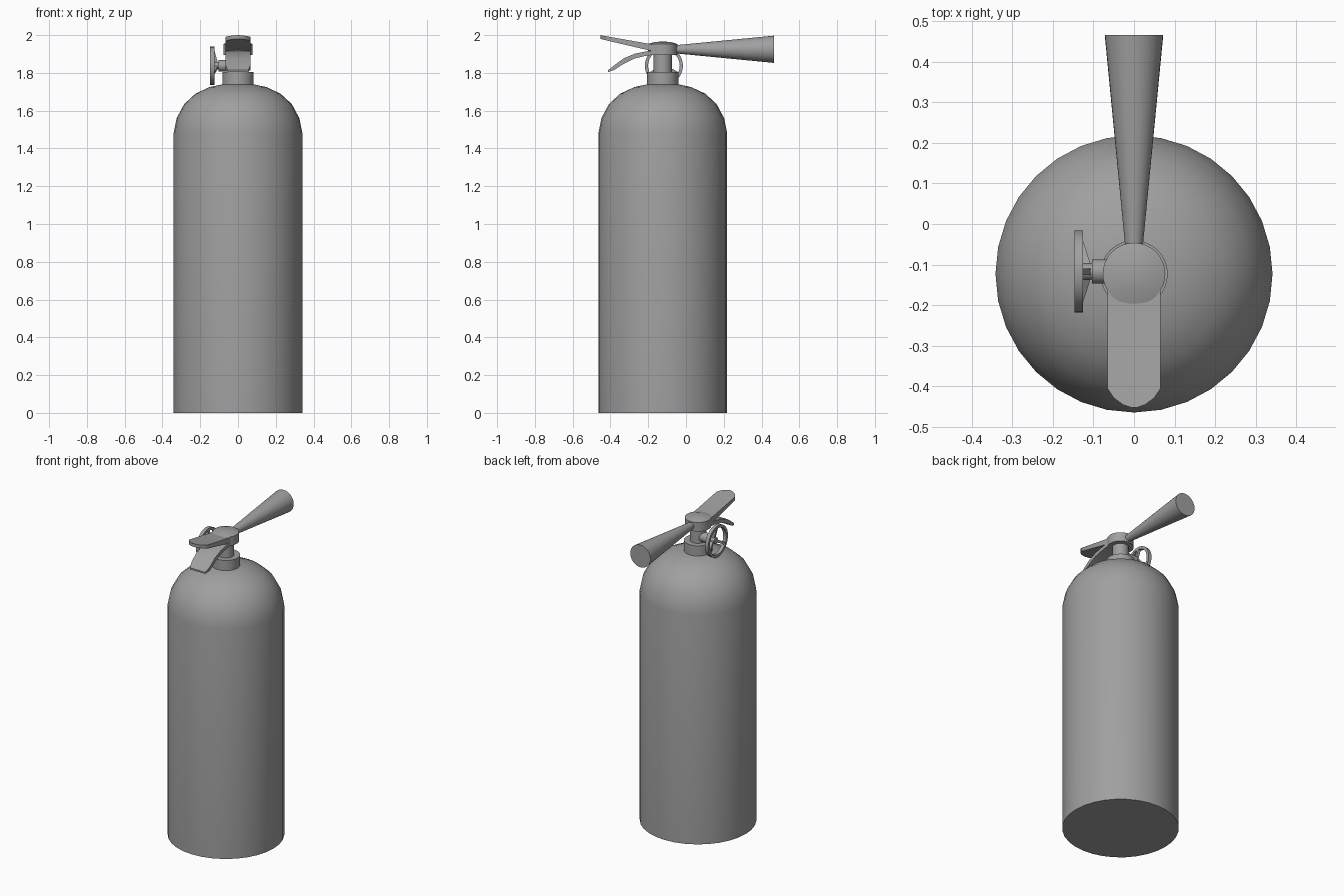
import bpy, bmesh, math
from mathutils import Matrix, Vector

cube = bpy.data.objects.get("Cube")
if cube:
    bpy.data.objects.remove(cube, do_unlink=True)

grey = bpy.data.materials.new("plain grey")
grey.use_nodes = True
colour = (0.35, 0.35, 0.35, 1)
grey.diffuse_color = colour
grey.node_tree.nodes["Principled BSDF"].inputs["Base Color"].default_value = colour

AXIS_Y = -0.123  # centre line of the tank


def finish(name, bm, angle=35):
    """Turn a bmesh into a shaded, coloured object."""
    bmesh.ops.recalc_face_normals(bm, faces=bm.faces)
    mesh = bpy.data.meshes.new(name)
    bm.to_mesh(mesh)
    bm.free()
    mesh.materials.append(grey)
    obj = bpy.data.objects.new(name, mesh)
    bpy.context.collection.objects.link(obj)
    bpy.ops.object.select_all(action="DESELECT")
    obj.select_set(True)
    bpy.context.view_layer.objects.active = obj
    bpy.ops.object.shade_smooth_by_angle(angle=math.radians(angle))
    return obj


def lathe(name, profile, origin, direction="Z", sides=32, closed=False):
    """Spin (radius, height) points around an axis; cap the ends unless closed."""
    bm = bmesh.new()
    rings = []
    for r, h in profile:
        turns = [2 * math.pi * i / sides for i in range(sides)]
        rings.append([bm.verts.new((r * math.cos(a), r * math.sin(a), h)) for a in turns])
    pairs = list(zip(rings, rings[1:]))
    if closed:
        pairs.append((rings[-1], rings[0]))
    else:
        bm.faces.new(rings[0])
        bm.faces.new(rings[-1])
    for a, b in pairs:
        for i in range(sides):
            j = (i + 1) % sides
            bm.faces.new((a[i], a[j], b[j], b[i]))
    turn = Vector((0, 0, 1)).rotation_difference(
        {"Z": Vector((0, 0, 1)), "Y": Vector((0, 1, 0)), "-X": Vector((-1, 0, 0))}[direction])
    bm.transform(Matrix.Translation(origin) @ turn.to_matrix().to_4x4())
    return finish(name, bm)


def lever(name, stations):
    """Strip along y from (y, top z, bottom z, half width) stations."""
    bm = bmesh.new()
    loops = []
    for y, top, low, w in stations:
        corners = ((-w, top), (w, top), (w, low), (-w, low))
        loops.append([bm.verts.new((x, y, z)) for x, z in corners])
    for a, b in zip(loops, loops[1:]):
        for i in range(4):
            j = (i + 1) % 4
            bm.faces.new((a[i], a[j], b[j], b[i]))
    bm.faces.new(loops[0])
    bm.faces.new(loops[-1])
    return finish(name, bm)


# Tank with domed shoulder
lathe("tank", [(0.341, 0), (0.341, 1.48), (0.325, 1.56), (0.285, 1.635), (0.225, 1.69),
               (0.15, 1.725), (0.07, 1.742)], (0, AXIS_Y, 0))

# Valve assembly
lathe("collar", [(0.083, 1.73), (0.083, 1.805)], (0, AXIS_Y, 0))
lathe("neck", [(0.048, 1.8), (0.048, 1.9)], (0, AXIS_Y, 0))
lathe("valve_head", [(0.077, 1.895), (0.077, 1.953), (0.045, 1.963), (0.01, 1.966)],
      (0, AXIS_Y, 0))

# Carrying handle with rounded tip
lever("top_handle", [(-0.13, 1.95, 1.91, 0.065), (-0.19, 1.953, 1.918, 0.065),
                     (-0.405, 1.991, 1.968, 0.065), (-0.428, 1.995, 1.974, 0.05),
                     (-0.445, 1.998, 1.978, 0.027), (-0.452, 2.0, 1.98, 0.006)])

# Curved squeeze lever
lever("squeeze_lever", [(-0.13, 1.92, 1.896, 0.065), (-0.2, 1.916, 1.893, 0.065),
                        (-0.27, 1.902, 1.877, 0.065), (-0.33, 1.877, 1.848, 0.065),
                        (-0.38, 1.84, 1.815, 0.065), (-0.412, 1.815, 1.805, 0.055)])

# Flared discharge horn
lathe("horn", [(0.021, 0), (0.072, 0.527)], (0, -0.062, 1.925), "Y")

# Side wheel: stem, hub, rim and three spokes
WHEEL = Vector((0, AXIS_Y + 0.006, 1.838))
lathe("wheel_stem", [(0.03, 0.03), (0.03, 0.103)], WHEEL, "-X", 20)
lathe("wheel_hub", [(0.02, 0.1), (0.02, 0.132)], WHEEL, "-X", 20)
lathe("wheel_rim", [(0.084, 0.125), (0.101, 0.125), (0.101, 0.147), (0.084, 0.147)],
      WHEEL, "-X", 32, closed=True)

for n in range(3):
    angle = math.pi / 2 + n * 2 * math.pi / 3
    out = Vector((0, math.cos(angle), math.sin(angle)))
    side = Vector((0, -out.z, out.y)) * 0.008
    bm = bmesh.new()
    ends = []
    for r, near, far in ((0.01, 0.105, 0.123), (0.088, 0.127, 0.143)):
        centre = WHEEL + out * r
        ends.append([bm.verts.new(centre + Vector((-d, 0, 0)) + s)
                     for d, s in ((near, side), (far, side), (far, -side), (near, -side))])
    for i in range(4):
        j = (i + 1) % 4
        bm.faces.new((ends[0][i], ends[0][j], ends[1][j], ends[1][i]))
    for end in ends:
        bm.faces.new(end)
    finish("wheel_spoke_%d" % (n + 1), bm)
